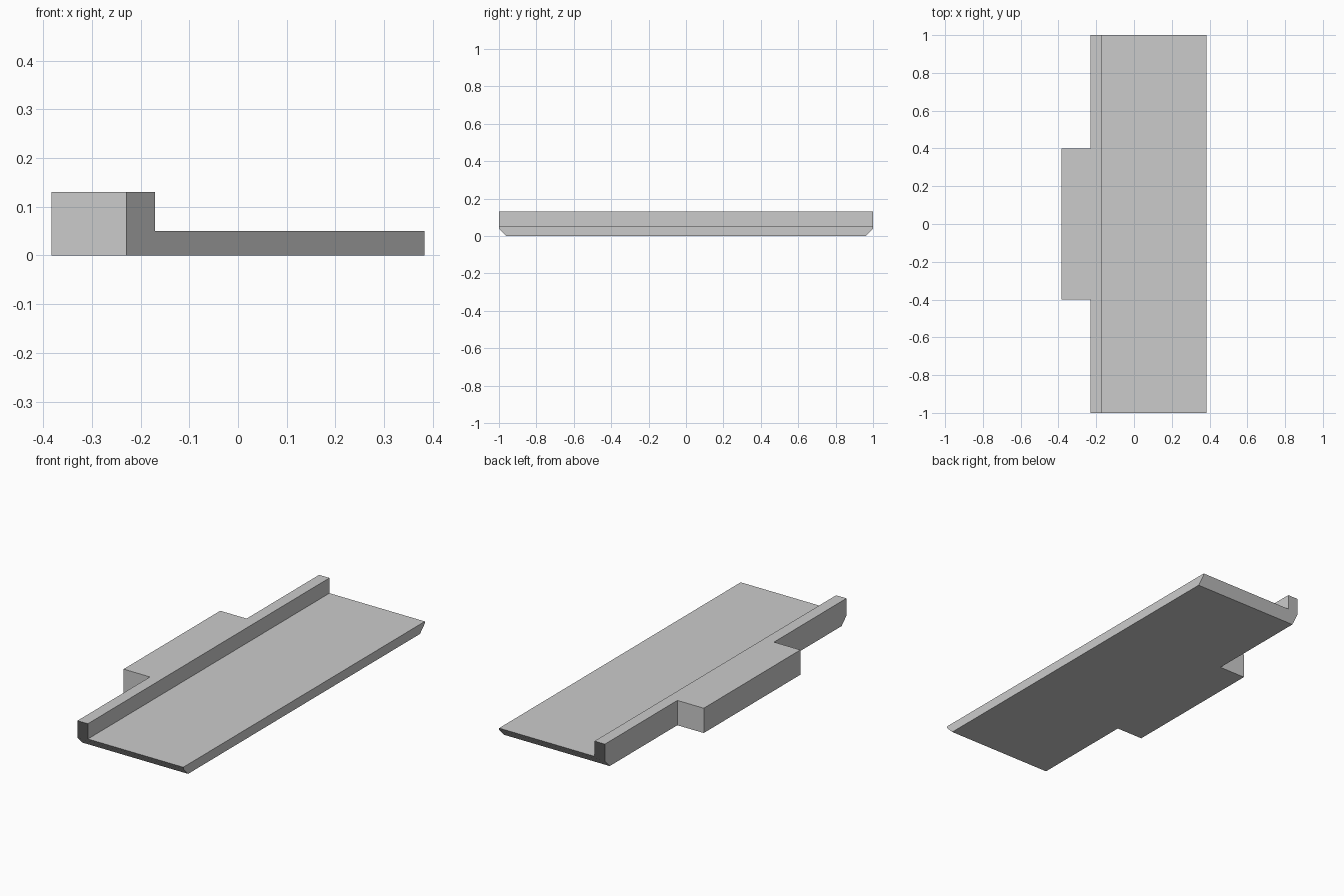
import bpy
import bmesh
from mathutils import Vector

cube = bpy.data.objects.get("Cube")
if cube:
    bpy.data.objects.remove(cube, do_unlink=True)

OUTER, WALL_IN, EDGE = -0.23, -0.17, 0.383   # x limits of the slab and its wall
BAY_OUT, BAY_HALF = -0.383, 0.4              # side bay
DECK, TOP, CHAMFER_Z, CHAMFER_Y = 0.05, 0.13, 0.04, 0.04

grey = bpy.data.materials.new("plain_grey")
grey.use_nodes = True
colour = (0.6, 0.6, 0.6, 1)
grey.diffuse_color = colour
grey.node_tree.nodes["Principled BSDF"].inputs["Base Color"].default_value = colour

bm = bmesh.new()

# L-shaped section of deck and wall, extruded along the length
profile = [(OUTER, 0), (EDGE, 0), (EDGE, DECK), (WALL_IN, DECK), (WALL_IN, TOP), (OUTER, TOP)]
section = bm.faces.new([bm.verts.new((x, -1, z)) for x, z in profile])
new = bmesh.ops.extrude_face_region(bm, geom=[section])["geom"]
bmesh.ops.translate(bm, vec=(0, 2, 0), verts=[v for v in new if isinstance(v, bmesh.types.BMVert)])


def cut(point, normal):
    bmesh.ops.bisect_plane(bm, geom=bm.verts[:] + bm.edges[:] + bm.faces[:],
                           plane_co=point, plane_no=normal)


# Side bay pulled out of the middle of the outer wall
for side in (-1, 1):
    cut((0, side * BAY_HALF, 0), (0, 1, 0))
bmesh.ops.recalc_face_normals(bm, faces=bm.faces)
bay = [f for f in bm.faces if f.normal.x < -0.9 and abs(f.calc_center_median().y) < 0.1
       and f.calc_center_median().x < OUTER + 0.01]
new = bmesh.ops.extrude_face_region(bm, geom=bay)["geom"]
bmesh.ops.delete(bm, geom=bay, context='FACES_ONLY')
bmesh.ops.translate(bm, vec=(BAY_OUT - OUTER, 0, 0),
                    verts=[v for v in new if isinstance(v, bmesh.types.BMVert)])

# Bevelled underside at both ends
cut((0, 0, CHAMFER_Z), (0, 0, 1))
for v in bm.verts:
    if v.co.z < 0.001 and abs(v.co.y) > 0.99:
        v.co.y -= CHAMFER_Y * (1 if v.co.y > 0 else -1)

# Merge coplanar pieces into clean flat faces
bmesh.ops.dissolve_limit(bm, angle_limit=0.01, verts=bm.verts[:], edges=bm.edges[:])
bmesh.ops.recalc_face_normals(bm, faces=bm.faces)

mesh = bpy.data.meshes.new("platform")
bm.to_mesh(mesh)
bm.free()
mesh.materials.append(grey)
bpy.context.collection.objects.link(bpy.data.objects.new("platform", mesh))
